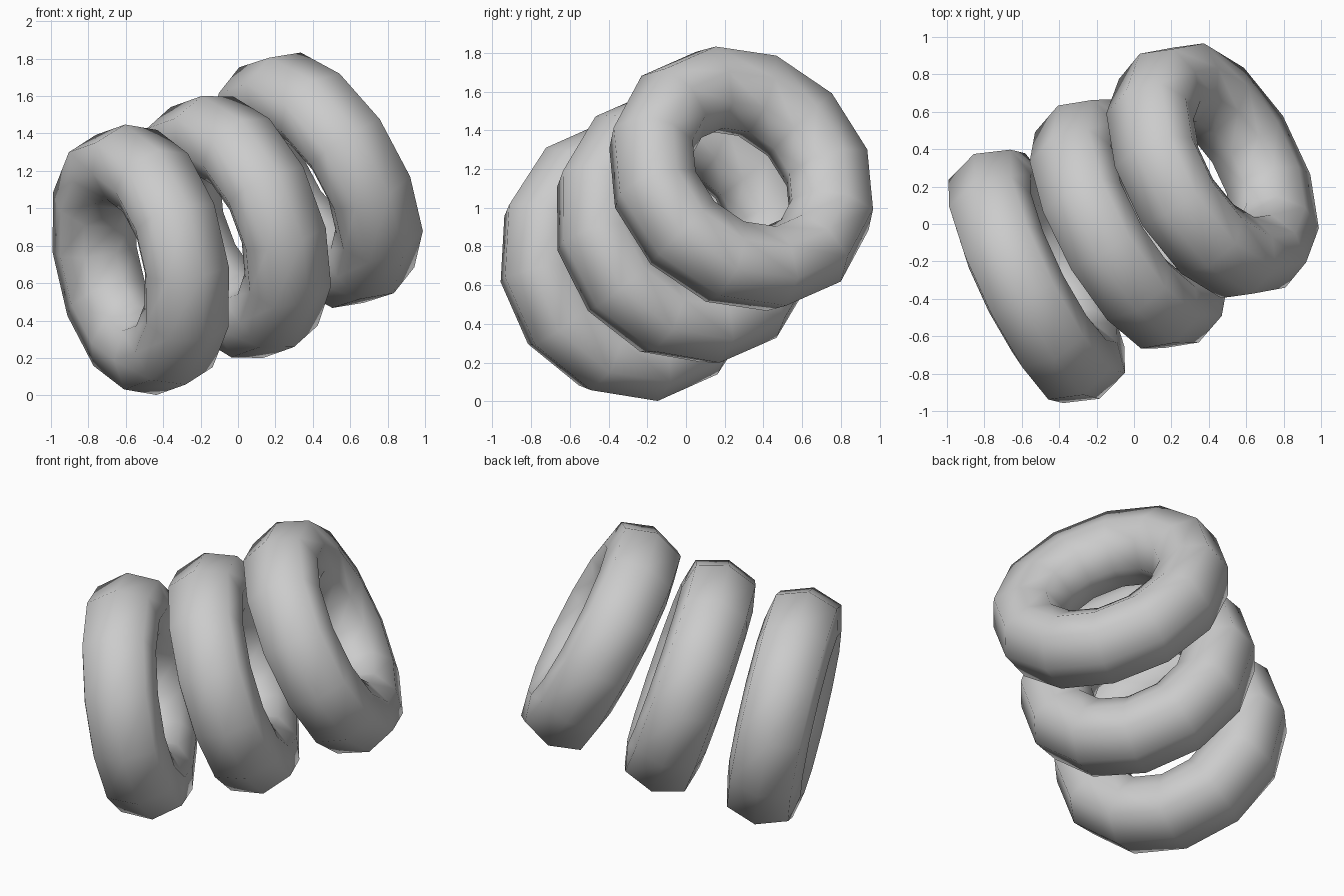
import bpy, bmesh, math
from mathutils import Matrix, Vector

cube = bpy.data.objects.get("Cube")
if cube:
    bpy.data.objects.remove(cube, do_unlink=True)

grey = bpy.data.materials.new("plain_grey")
grey.use_nodes = True
colour = (0.6, 0.6, 0.6, 1)
grey.diffuse_color = colour
grey.node_tree.nodes["Principled BSDF"].inputs["Base Color"].default_value = colour

# Half of the tube cross-section: (distance from ring axis, half width)
HALF = [(0.74, 0), (0.675, 0.187), (0.51, 0.225), (0.36, 0.16), (0.295, 0)]
PROFILE = HALF + [(r, -w) for r, w in HALF[-2:0:-1]]
SEGMENTS = 12


def ring(name, centre, axis, phase):
    """Low-poly ring around an axis, turned by a phase in degrees."""
    bm = bmesh.new()
    verts = [bm.verts.new((r, 0, w)) for r, w in PROFILE]
    edges = [bm.edges.new((v, verts[i - 1])) for i, v in enumerate(verts)]
    bmesh.ops.spin(bm, geom=verts + edges, cent=(0, 0, 0), axis=(0, 0, 1),
                   angle=math.tau, steps=SEGMENTS, use_merge=True)
    bmesh.ops.remove_doubles(bm, verts=bm.verts[:], dist=0.001)

    # Orient the ring so its flat side looks along the axis
    n = Vector(axis).normalized()
    t = Vector((1, 0, 0)).cross(n).normalized()
    u = t.cross(n)
    frame = Matrix((t, u, -n)).transposed().to_4x4()
    turn = Matrix.Rotation(math.radians(phase), 4, 'Z')
    bm.transform(Matrix.Translation(centre) @ frame @ turn)
    bmesh.ops.recalc_face_normals(bm, faces=bm.faces[:])
    for f in bm.faces:
        f.smooth = True

    mesh = bpy.data.meshes.new(name)
    bm.to_mesh(mesh)
    bm.free()
    mesh.materials.append(grey)
    obj = bpy.data.objects.new(name, mesh)
    bpy.context.scene.collection.objects.link(obj)
    return obj


# Three rings stacked along a rising, curving line
ring("lower_ring", (-0.52, -0.28, 0.725), (0.884, 0.431, 0.182), 14)
ring("middle_ring", (-0.03, 0.0, 0.90), (0.832, 0.461, 0.309), -6.5)
ring("upper_ring", (0.42, 0.285, 1.15), (0.779, 0.432, 0.454), 3)
